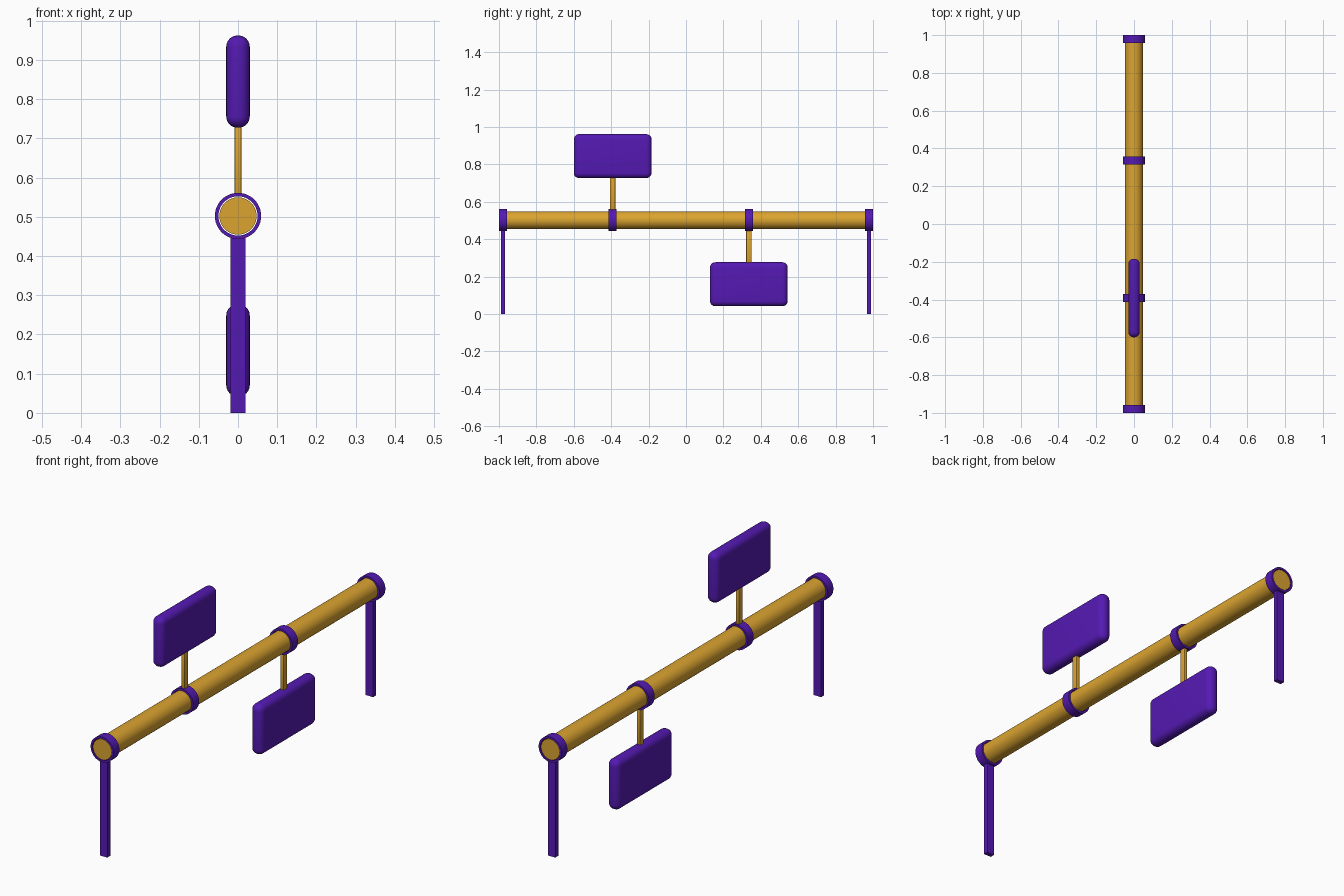
import bpy, bmesh, math
from mathutils import Matrix

if "Cube" in bpy.data.objects:
    bpy.data.objects.remove(bpy.data.objects["Cube"])

def material(name, rgb):
    m = bpy.data.materials.new(name)
    m.diffuse_color = (*rgb, 1)
    m.use_nodes = True
    m.node_tree.nodes["Principled BSDF"].inputs["Base Color"].default_value = m.diffuse_color
    return m

GOLD = material("gold", (0.71, 0.37, 0.03))
PURPLE = material("purple", (0.09, 0.01, 0.45))
AXIS_Z = 0.502
RING_R, RING_IN, RING_W = 0.059, 0.050, 0.043

def finish(name, bm, mat, smooth=True):
    bmesh.ops.recalc_face_normals(bm, faces=bm.faces)
    me = bpy.data.meshes.new(name)
    bm.to_mesh(me)
    bm.free()
    me.materials.append(mat)
    ob = bpy.data.objects.new(name, me)
    bpy.context.collection.objects.link(ob)
    if smooth:
        bpy.ops.object.select_all(action='DESELECT')
        ob.select_set(True)
        bpy.context.view_layer.objects.active = ob
        bpy.ops.object.shade_smooth_by_angle(angle=math.radians(35))
    return ob

def box(name, lo, hi, mat, bevel=0.0, segments=6):
    bm = bmesh.new()
    size = [b - a for a, b in zip(lo, hi)]
    mid = [(a + b) / 2 for a, b in zip(lo, hi)]
    bmesh.ops.create_cube(bm, size=1, matrix=Matrix.Translation(mid) @ Matrix.Diagonal((*size, 1)))
    if bevel:
        bmesh.ops.bevel(bm, geom=bm.edges[:], offset=bevel, segments=segments,
                        profile=0.5, affect='EDGES')
    return finish(name, bm, mat, bevel > 0)

def ring(name, y):
    # square-section profile swept around the bar axis
    bm = bmesh.new()
    n, h = 48, RING_W / 2
    profile = [(RING_IN, -h), (RING_R, -h), (RING_R, h), (RING_IN, h)]
    loops = []
    for i in range(n):
        a = 2 * math.pi * i / n
        loops.append([bm.verts.new((r * math.cos(a), y + dy, AXIS_Z + r * math.sin(a)))
                      for r, dy in profile])
    for i in range(n):
        p, q = loops[i], loops[(i + 1) % n]
        for j in range(4):
            k = (j + 1) % 4
            bm.faces.new((p[j], p[k], q[k], q[j]))
    return finish(name, bm, PURPLE)

# long horizontal bar
bm = bmesh.new()
bmesh.ops.create_cone(bm, cap_ends=True, segments=48, radius1=0.0475, radius2=0.0475, depth=1.996,
                      matrix=Matrix.Translation((0, 0, AXIS_Z)) @ Matrix.Rotation(math.pi / 2, 4, 'X'))
finish("bar", bm, GOLD)

# end collars with legs
for label, s in (("front", -1), ("back", 1)):
    ring(label + "_collar", s * (1 - RING_W / 2))
    y = s * 0.978
    box(label + "_leg", (-0.019, y - 0.011, 0), (0.019, y + 0.011, 0.448), PURPLE)

# rotating paddles: collar, stem and rounded pad
for label, y, stem, pad in (("upper", -0.392, (0.555, 0.735), (0.727, 0.962)),
                            ("lower", 0.336, (0.27, 0.449), (0.042, 0.277))):
    ring(label + "_collar", y)
    box(label + "_stem", (-0.009, y - 0.014, stem[0]), (0.009, y + 0.014, stem[1]), GOLD, 0.003, 2)
    box(label + "_pad", (-0.03, y - 0.208, pad[0]), (0.03, y + 0.208, pad[1]), PURPLE, 0.0285)
